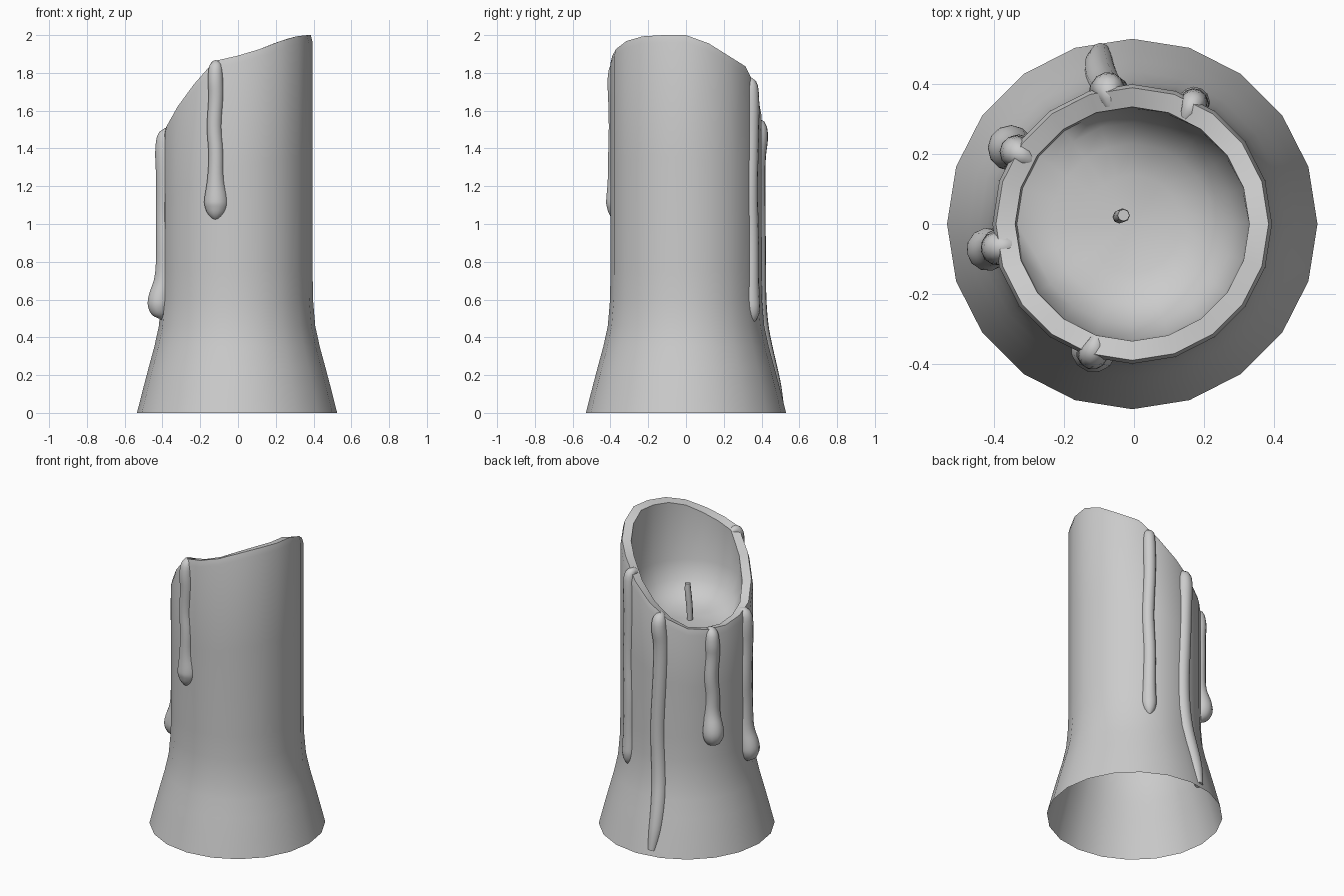
import bpy, bmesh
from math import sin, cos, radians

if "Cube" in bpy.data.objects:
    bpy.data.objects.remove(bpy.data.objects["Cube"])

N = 20
CX = -0.005
# rim height by angle (degrees, height)
RIM = [(0, 2.0), (15, 1.97), (30, 1.9), (50, 1.86), (70, 1.73), (99, 1.56), (120, 1.48),
       (135, 1.455), (165, 1.46), (196, 1.51), (225, 1.67), (250, 1.86), (270, 1.89),
       (290, 1.93), (315, 1.99), (340, 2.0), (360, 2.0)]
# outer wall (height, radius)
WALL = [(0, .53), (.13, .497), (.24, .468), (.35, .438), (.46, .414), (.6, .402), (.75, .4)]


def lerp_table(table, x):
    for (x0, y0), (x1, y1) in zip(table, table[1:]):
        if x <= x1:
            return y0 + (y1 - y0) * (x - x0) / (x1 - x0)
    return table[-1][1]


def rim(a):
    return lerp_table(RIM, a % 360)


def polar(r, a, z):
    return (CX + r * cos(radians(a)), r * sin(radians(a)), z)


def smooth(ob, angle=40):
    bpy.ops.object.select_all(action='DESELECT')
    ob.select_set(True)
    bpy.context.view_layer.objects.active = ob
    bpy.ops.object.shade_smooth_by_angle(angle=radians(angle))


def loft(name, columns, cap_point=None):
    """Skin a list of radial columns, one per angle, with an optional centre point."""
    bm = bmesh.new()
    cols = [[bm.verts.new(p) for p in c] for c in columns]
    tip = bm.verts.new(cap_point) if cap_point else None
    for c, d in zip(cols, cols[1:] + cols[:1]):
        for i in range(len(c) - 1):
            bm.faces.new((c[i], d[i], d[i + 1], c[i + 1]))
        if tip:
            bm.faces.new((c[-1], d[-1], tip))
    me = bpy.data.meshes.new(name)
    bm.to_mesh(me)
    bm.free()
    ob = bpy.data.objects.new(name, me)
    bpy.context.collection.objects.link(ob)
    smooth(ob)
    return ob


def tube(name, pts, radii, res=4):
    """Round strand along a smooth path with varying thickness."""
    cu = bpy.data.curves.new(name, 'CURVE')
    cu.dimensions = '3D'
    cu.bevel_depth = 1.0
    cu.bevel_resolution = res
    cu.use_fill_caps = True
    sp = cu.splines.new('NURBS')
    sp.points.add(len(pts) - 1)
    for q, p, r in zip(sp.points, pts, radii):
        q.co = (*p, 1)
        q.radius = r
    sp.order_u = 3
    sp.use_endpoint_u = True
    sp.resolution_u = 4
    ob = bpy.data.objects.new(name, cu)
    bpy.context.collection.objects.link(ob)
    bpy.ops.object.select_all(action='DESELECT')
    ob.select_set(True)
    bpy.context.view_layer.objects.active = ob
    bpy.ops.object.convert(target='MESH')
    smooth(bpy.context.object, 60)


# candle body: flared wall, slanted rim, hollow well with bowl-shaped floor
FLOOR = 1.37
columns = []
for i in range(N):
    a = i * 360 / N + 90
    h = rim(a)
    edge = min(h - .07, 1.6)
    col = [polar(r, a, z) for z, r in WALL]
    col += [polar(.4, a, .75 + (h - .8) * .0 + (h - .79) * .5), polar(.4, a, h - .04)]
    col += [polar(.39, a, h), polar(.335, a, h - .012)]
    col += [polar(.33, a, edge)]
    for r, f in ((.29, .5), (.23, .2), (.14, .04)):
        col.append(polar(r, a, FLOOR + (edge - FLOOR) * f))
    columns.append(col)
loft("candle_body", columns, (CX, 0, FLOOR))


# wax drips: (name, angle, end height, strand radius, bulb radius, bulb outset)
def drip(name, a, end, r, bulb, outset):
    h = rim(a)
    pts = [polar(.345, a, h - .03), polar(.385, a, h - .01), polar(.393, a, h - .1)]
    rad = [.02, r * .8, r]
    for f in (.3, .55, .75):
        z = h + (end + .2 - h) * f
        pts.append(polar(lerp_table(WALL, z) - .012, a + 1.5 * sin(f * 9), z))
        rad.append(r * .95)
    for dz, k in ((.22, r), (.12, bulb), (.07, bulb), (.02, bulb * .6), (0, .005)):
        z = end + dz
        pts.append(polar(lerp_table(WALL, z) + (outset if k >= bulb else -.012), a, z))
        rad.append(k)
    tube(name, pts, rad)


drip("drip_front", 253, 1.02, .043, .066, -.025)
drip("drip_left", 190, .49, .05, .062, .015)
drip("drip_back_left", 148, .68, .048, .066, .01)
drip("drip_back_right", 63, .48, .04, .046, -.015)

# long drip running down over the flared foot
a = 100
heights = [1.35, 1.1, .8, .6, .45, .33, .22, .12, .03]
pts = [polar(.345, a, 1.53), polar(.39, a, 1.54), polar(.395, a, 1.46)]
pts += [polar(lerp_table(WALL, z) - .02, a + 2 * sin(z * 6), z) for z in heights]
tube("drip_back_long", pts, [.02, .04, .05] + [.048] * 6 + [.045, .04, .025])

# wick standing in the well
tube("wick", [(-.043, .02, 1.36), (-.043, .02, 1.42), (-.038, .023, 1.5),
              (-.03, .025, 1.57), (-.03, .025, 1.61)], [.018, .019, .02, .02, .017], 2)
